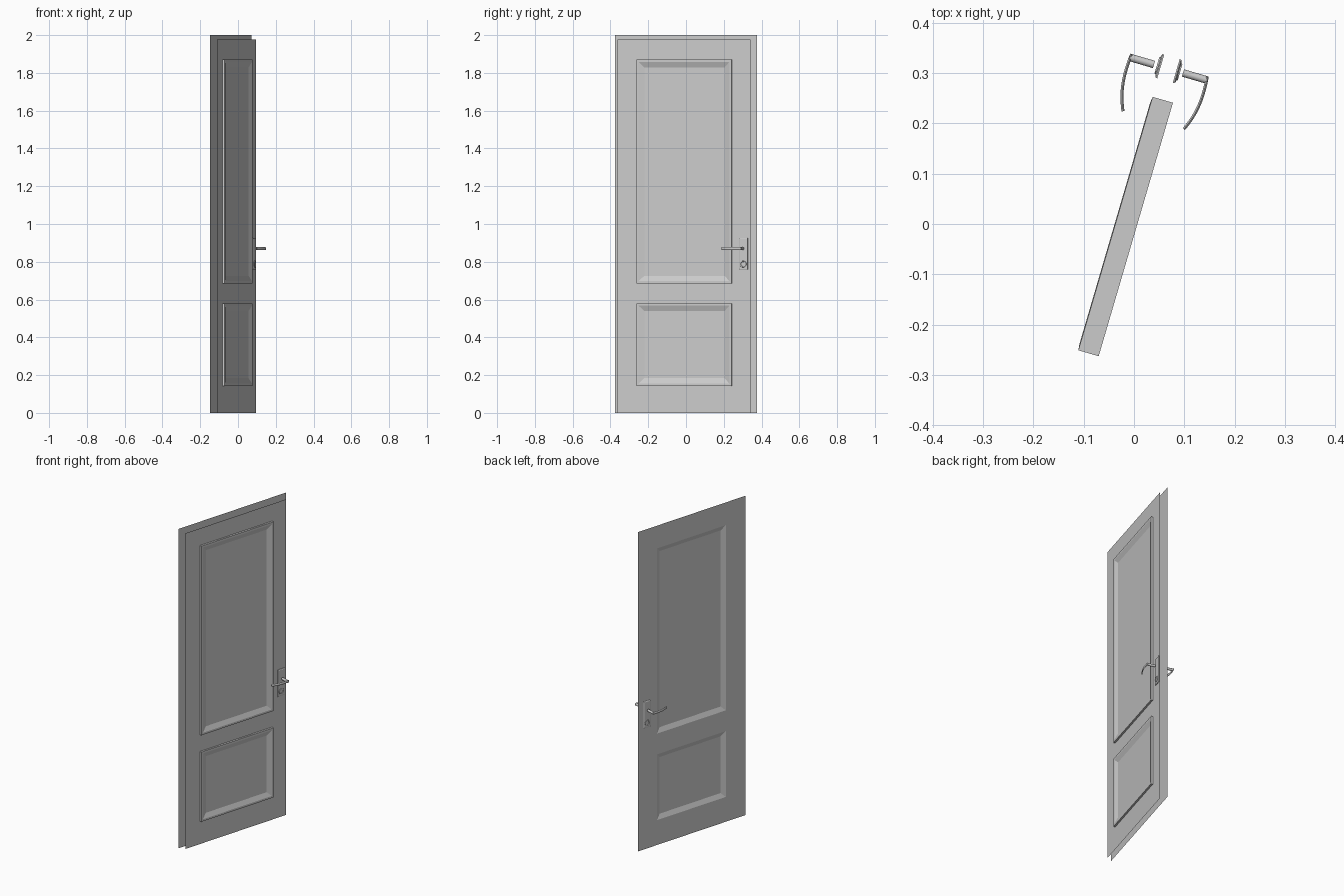
import bpy, bmesh, math
from mathutils import Vector

if "Cube" in bpy.data.objects:
    bpy.data.objects.remove(bpy.data.objects["Cube"])

# Local frame: x = door normal (front positive), y = along the width, z = up
ANGLE = -0.285
MID = -0.021          # mirror plane between the two door skins
FRONT, BACK = -0.005, -0.037
PANELS = [(-0.272, 0.253, 0.143, 0.58), (-0.272, 0.253, 0.685, 1.87)]
LIP, SLOPE = 0.0125, 0.041


def finish(name, bm, smooth=False, fix=True):
    if fix:
        bmesh.ops.recalc_face_normals(bm, faces=bm.faces[:])
    me = bpy.data.meshes.new(name)
    bm.to_mesh(me)
    bm.free()
    ob = bpy.data.objects.new(name, me)
    bpy.context.collection.objects.link(ob)
    ob.rotation_euler.z = ANGLE
    if smooth:
        bpy.context.view_layer.objects.active = ob
        ob.select_set(True)
        bpy.ops.object.shade_smooth_by_angle(angle=math.radians(35))
        ob.select_set(False)
    return ob


def loft(bm, rings, caps=True):
    """Skin a list of closed rings of points."""
    vs = [[bm.verts.new(p) for p in r] for r in rings]
    n = len(vs[0])
    for a, b in zip(vs, vs[1:]):
        for i in range(n):
            j = (i + 1) % n
            bm.faces.new((a[i], a[j], b[j], b[i]))
    if caps:
        bm.faces.new(vs[0][::-1])
        bm.faces.new(vs[-1])


def skin(name, n, y0, y1, top, front):
    """Flat door sheet with the two panel openings left out."""
    bm = bmesh.new()
    a, b = PANELS[0][0] + LIP, PANELS[0][1] - LIP
    ys = [y0, a, b, y1]
    zs = [0]
    for p in PANELS:
        zs += [p[2] + LIP, p[3] - LIP]
    zs.append(top)
    grid = [[bm.verts.new((n, y, z)) for z in zs] for y in ys]
    for i in range(3):
        for k in range(5):
            if i == 1 and k in (1, 3):
                continue
            q = [grid[i][k], grid[i + 1][k], grid[i + 1][k + 1], grid[i][k + 1]]
            bm.faces.new(q if front else q[::-1])
    finish(name, bm, fix=False)


def panel(name, y0, y1, z0, z1):
    """Raised moulding with a sunken field on both faces."""
    steps = [(SLOPE, -0.026), (LIP, BACK), (0, -0.0355), (0, 0.0065),
             (LIP, 0.0065), (SLOPE, -0.004)]
    bm = bmesh.new()
    loft(bm, [[(n, y0 + o, z0 + o), (n, y1 - o, z0 + o),
               (n, y1 - o, z1 - o), (n, y0 + o, z1 - o)] for o, n in steps])
    finish(name, bm)


def side(n, s):
    return MID + s * (n - MID)


def lathe(name, y, z, profile, s, closed=False, seg=24):
    """Turned part along the door normal; profile is (radius, n)."""
    bm = bmesh.new()
    rings = [[(side(n, s), y + r * math.cos(2 * math.pi * i / seg),
               z + r * math.sin(2 * math.pi * i / seg)) for i in range(seg)]
             for r, n in profile]
    loft(bm, rings, caps=not closed)
    finish(name, bm, True)


def lever(name, s, z):
    """Slim grip curving back toward the door."""
    p = [Vector(c) for c in ((0.0575, 0.322), (0.063, 0.268), (0.055, 0.238), (0.042, 0.209))]
    bm = bmesh.new()
    rings = []
    steps, seg = 14, 12
    for k in range(steps + 1):
        t = k / steps
        u = 1 - t
        c = p[0] * u**3 + p[1] * 3 * u * u * t + p[2] * 3 * u * t * t + p[3] * t**3
        d = ((p[1] - p[0]) * u * u + (p[2] - p[1]) * 2 * u * t + (p[3] - p[2]) * t * t).normalized()
        w = Vector((-d.y, d.x))
        ring = []
        for i in range(seg):
            a = 2 * math.pi * i / seg
            q = c + w * 0.003 * math.cos(a)
            ring.append((side(q.x, s), q.y, z + 0.0075 * math.sin(a)))
        rings.append(ring)
    loft(bm, rings)
    finish(name, bm, True)


# Door skins: the back one is larger and forms the rebate
skin("back_skin", BACK, -0.402, 0.380, 2.0, False)
skin("front_skin", FRONT, -0.378, 0.354, 1.977, True)

# Inset panels
for label, p in zip(("lower_panel", "upper_panel"), PANELS):
    panel(label, *p)

# Handle sets, mirrored on both faces
for label, s in (("front", 1), ("back", -1)):
    bm = bmesh.new()
    loft(bm, [[(side(n, s), 0.291 + o, 0.759 + o), (side(n, s), 0.340 - o, 0.759 + o),
               (side(n, s), 0.340 - o, 0.926 - o), (side(n, s), 0.291 + o, 0.926 - o)]
              for o, n in ((0, FRONT), (0, -0.002), (0.004, 0.0005))])
    finish(label + "_handle_plate", bm)
    lathe(label + "_handle_shank", 0.3155, 0.87, [(0.0075, 0.009), (0.0075, 0.0595), (0.0065, 0.0605)], s)
    lever(label + "_handle_lever", s, 0.87)
    lathe(label + "_keyhole_ring", 0.3155, 0.788,
          [(0.018, 0.0), (0.017, 0.003), (0.013, 0.003), (0.012, 0.0), (0.018, 0.0)], s, closed=True)
